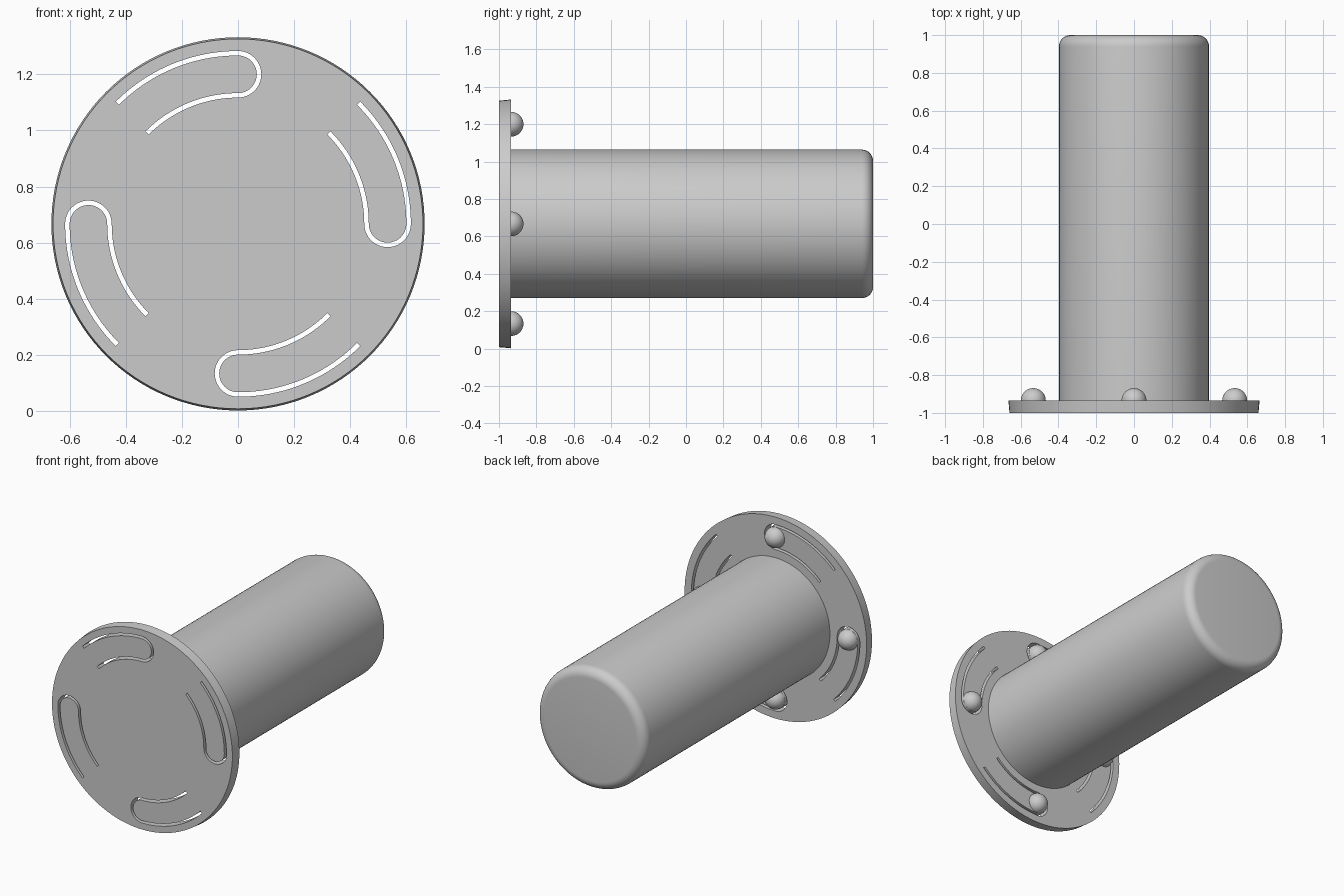
import bpy, bmesh
from math import cos, sin, pi, radians

cube = bpy.data.objects.get("Cube")
if cube:
    bpy.data.objects.remove(cube, do_unlink=True)

CENTRE_Z = 0.667
FRONT, BACK = -1.0, -0.935      # flange faces
RING = 0.533                    # radius on which slots and balls sit
SLOT, HALF = 0.075, 0.008       # slot offset from the ring, half slot width
BALL = 0.066

grey = bpy.data.materials.new("light grey")
grey.use_nodes = True
COLOUR = (0.6, 0.6, 0.6, 1)
grey.diffuse_color = COLOUR
grey.node_tree.nodes["Principled BSDF"].inputs["Base Color"].default_value = COLOUR


def make_object(name, bm):
    bmesh.ops.recalc_face_normals(bm, faces=bm.faces)
    mesh = bpy.data.meshes.new(name)
    bm.to_mesh(mesh)
    bm.free()
    mesh.materials.append(grey)
    obj = bpy.data.objects.new(name, mesh)
    bpy.context.collection.objects.link(obj)
    return obj


def lathe(name, profile, x=0, z=CENTRE_Z, sides=96):
    """Revolve (radius, y) points round an axis along y, with capped ends."""
    bm = bmesh.new()
    rings = [[bm.verts.new((x + r * cos(2 * pi * i / sides), y,
                            z + r * sin(2 * pi * i / sides)))
              for i in range(sides)] for r, y in profile]
    for a, b in zip(rings, rings[1:]):
        for i in range(sides):
            j = (i + 1) % sides
            bm.faces.new((a[i], a[j], b[j], b[i]))
    bm.faces.new(rings[0])
    bm.faces.new(rings[-1])
    return make_object(name, bm)


def slot_edge(side):
    """One edge of the U-shaped slot: outer arc, round end, inner arc."""
    offset = SLOT + side * HALF
    arc = [radians(45 * i / 20) for i in range(21)]
    outer = [((RING + offset) * cos(a), (RING + offset) * sin(a)) for a in reversed(arc)]
    end = [(RING + offset * cos(pi * i / 24), -offset * sin(pi * i / 24)) for i in range(1, 24)]
    inner = [((RING - offset) * cos(a), (RING - offset) * sin(a)) for a in arc]
    return outer + end + inner


def slot_cutter(turn):
    bm = bmesh.new()
    c, s = cos(turn), sin(turn)
    rows = []
    for side in (1, -1):
        for y in (FRONT - 0.05, BACK + 0.05):
            rows.append([bm.verts.new((u * c - v * s, y, CENTRE_Z + u * s + v * c))
                         for u, v in slot_edge(side)])
    loop = [rows[0], rows[1], rows[3], rows[2]]
    for k in range(4):
        a, b = loop[k], loop[(k + 1) % 4]
        for i in range(len(a) - 1):
            bm.faces.new((a[i], a[i + 1], b[i + 1], b[i]))
    for i in (0, -1):
        bm.faces.new([row[i] for row in loop])
    cutter = make_object("slot_cutter", bm)
    cutter.hide_render = True
    return cutter


# Slightly tapered flange disc with four through-cut slots
flange = lathe("flange", [(0.659, FRONT), (0.665, BACK)], sides=128)
cutters = [slot_cutter(k * pi / 2) for k in range(4)]
for cutter in cutters:
    cut = flange.modifiers.new("slot", 'BOOLEAN')
    cut.operation = 'DIFFERENCE'
    cut.solver = 'EXACT'
    cut.object = cutter
bpy.context.view_layer.update()
depsgraph = bpy.context.evaluated_depsgraph_get()
cut_mesh = bpy.data.meshes.new_from_object(flange.evaluated_get(depsgraph))
flange.modifiers.clear()
flange.data = cut_mesh
for cutter in cutters:
    bpy.data.objects.remove(cutter, do_unlink=True)

# Solid barrel with a rounded far end
R, FILLET = 0.397, 0.06
rounded = [(R - FILLET + FILLET * cos(pi * i / 16), 1 - FILLET + FILLET * sin(pi * i / 16))
           for i in range(9)]
barrel = lathe("barrel", [(R, BACK - 0.002)] + rounded)

# Detent balls on the spring tongues
parts = [flange, barrel]
dome = [(max(BALL * cos(pi * i / 24), 0.0005), BACK + BALL * sin(pi * i / 24))
        for i in range(13)]
for k, name in enumerate(("left", "top", "right", "bottom")):
    a = k * pi / 2
    parts.append(lathe("detent_ball_" + name, dome, RING * cos(a),
                       CENTRE_Z + RING * sin(a), 40))

bpy.ops.object.select_all(action='DESELECT')
for part in parts:
    part.select_set(True)
bpy.context.view_layer.objects.active = flange
bpy.ops.object.shade_smooth_by_angle(angle=radians(35))
